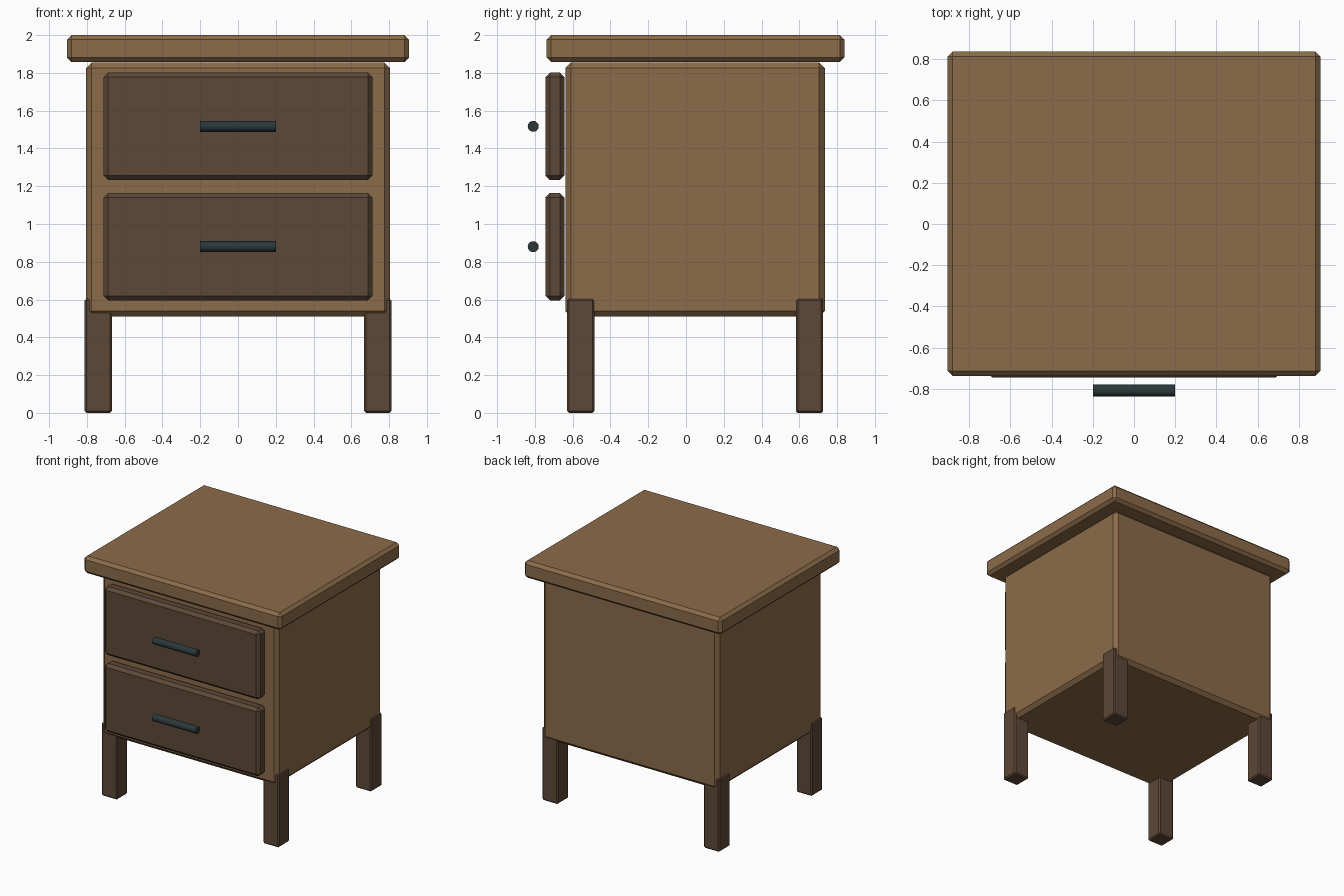
import bpy, bmesh, math
from mathutils import Matrix

if "Cube" in bpy.data.objects:
    bpy.data.objects.remove(bpy.data.objects["Cube"])


def material(name, rgb):
    m = bpy.data.materials.new(name)
    m.diffuse_color = (*rgb, 1.0)
    m.use_nodes = True
    m.node_tree.nodes["Principled BSDF"].inputs["Base Color"].default_value = m.diffuse_color
    return m


WOOD = material("light brown wood", (0.258, 0.147, 0.067))
DARK = material("dark brown wood", (0.109, 0.065, 0.038))
METAL = material("dark metal", (0.024, 0.039, 0.042))


def add_object(name, bm, mat):
    mesh = bpy.data.meshes.new(name)
    bm.to_mesh(mesh)
    bm.free()
    mesh.materials.append(mat)
    obj = bpy.data.objects.new(name, mesh)
    bpy.context.collection.objects.link(obj)
    return obj


def chamfered_box(name, lo, hi, chamfer, mat):
    """Box between two corners with flat chamfered edges."""
    bm = bmesh.new()
    bmesh.ops.create_cube(bm, size=1)
    for v in bm.verts:
        v.co = [lo[i] if v.co[i] < 0 else hi[i] for i in range(3)]
    obj = add_object(name, bm, mat)
    bev = obj.modifiers.new("chamfer", "BEVEL")
    bev.width = chamfer
    bev.segments = 1
    bev.limit_method = 'NONE'
    return obj


def handle_bar(name, y, z, radius, length):
    """Round bar lying along x."""
    bm = bmesh.new()
    bmesh.ops.create_cone(bm, cap_ends=True, segments=16, radius1=radius,
                          radius2=radius, depth=length,
                          matrix=Matrix.Translation((0, y, z)) @ Matrix.Rotation(math.pi / 2, 4, 'Y'))
    for f in bm.faces:
        f.smooth = len(f.verts) == 4
    for e in bm.edges:
        e.smooth = all(len(f.verts) == 4 for f in e.link_faces)
    return add_object(name, bm, METAL)


# Cabinet and overhanging top
chamfered_box("cabinet_body", (-0.805, -0.639, 0.51), (0.805, 0.735, 1.855), 0.03, WOOD)
chamfered_box("table_top", (-0.905, -0.738, 1.857), (0.905, 0.838, 2.0), 0.024, WOOD)

# Two drawers with floating bar handles
for label, z in (("upper", 1.517), ("lower", 0.88)):
    chamfered_box(label + "_drawer_front", (-0.712, -0.745, z - 0.284),
                  (0.712, -0.643, z + 0.284), 0.024, DARK)
    handle_bar(label + "_drawer_handle", -0.809, z, 0.029, 0.4)

# Four square legs clasping the cabinet corners
for side, x in (("left", -0.74), ("right", 0.74)):
    for end, y in (("front", -0.557), ("back", 0.654)):
        chamfered_box(f"{end}_{side}_leg", (x - 0.072, y - 0.072, 0.0),
                      (x + 0.072, y + 0.072, 0.605), 0.01, DARK)
